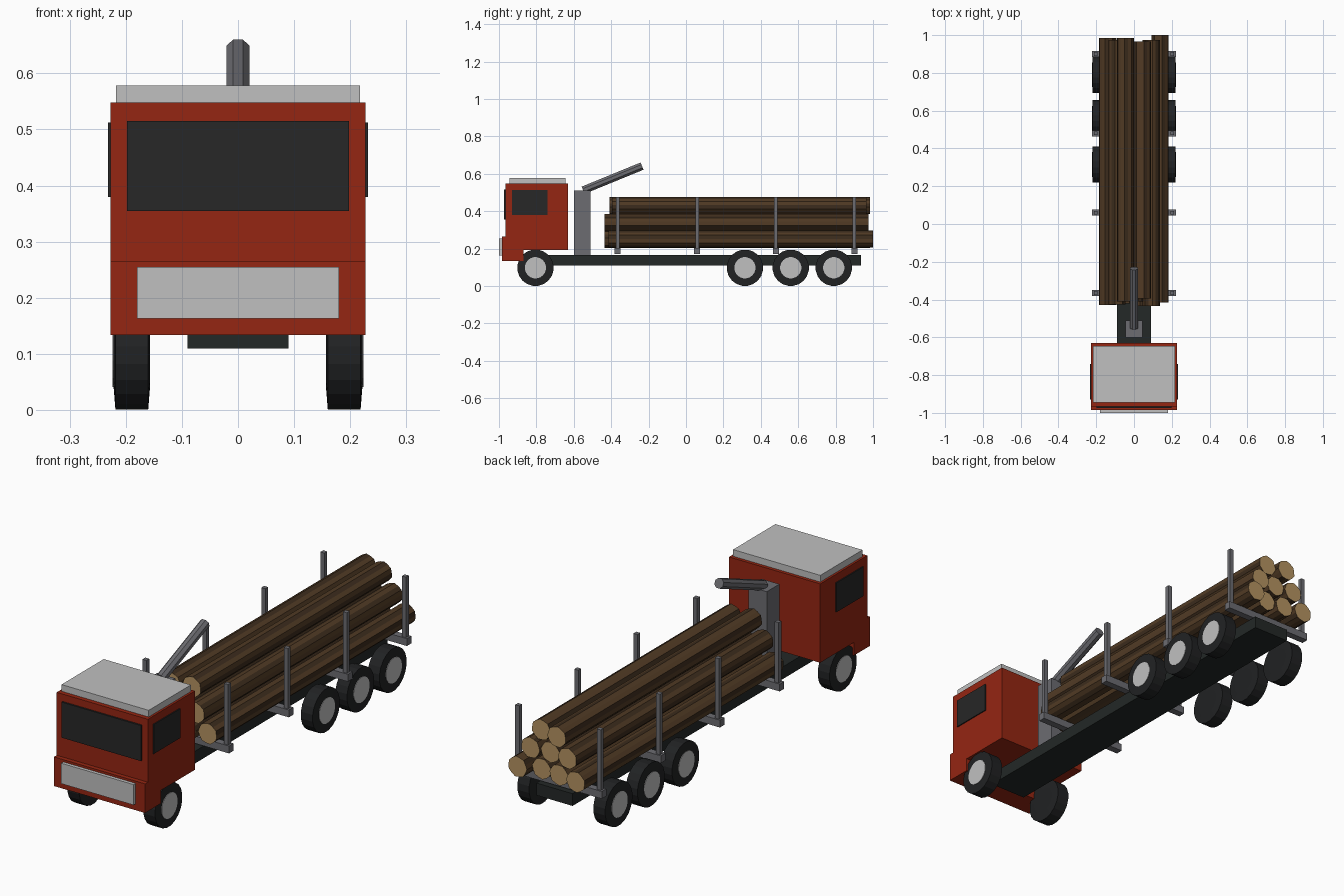
import bpy, bmesh, math, random
from mathutils import Vector

if "Cube" in bpy.data.objects:
    bpy.data.objects.remove(bpy.data.objects["Cube"])

random.seed(4)


def mat(name, r, g, b):
    m = bpy.data.materials.new(name)
    m.diffuse_color = (r, g, b, 1)
    m.use_nodes = True
    m.node_tree.nodes["Principled BSDF"].inputs["Base Color"].default_value = m.diffuse_color
    return m


RED = mat("cab red", 0.30, 0.019, 0.006)
LIGHT = mat("light grey", 0.53, 0.53, 0.53)
GLASS = mat("dark glass", 0.02, 0.02, 0.02)
RUBBER = mat("tyre black", 0.015, 0.016, 0.017)
FRAME = mat("frame black", 0.017, 0.021, 0.020)
STEEL = mat("steel grey", 0.15, 0.15, 0.165)
BARK = mat("bark brown", 0.082, 0.043, 0.018)
BARK_DARK = mat("dark bark", 0.045, 0.025, 0.012)
WOOD = mat("cut wood", 0.46, 0.29, 0.12)


def finish(name, bm, *mats):
    bmesh.ops.recalc_face_normals(bm, faces=bm.faces)
    me = bpy.data.meshes.new(name)
    bm.to_mesh(me)
    bm.free()
    for m in mats:
        me.materials.append(m)
    ob = bpy.data.objects.new(name, me)
    bpy.context.collection.objects.link(ob)
    return ob


def box(name, x, y, z, m):
    """Box from (min, max) ranges on each axis."""
    bm = bmesh.new()
    bmesh.ops.create_cube(bm, size=1)
    for v in bm.verts:
        v.co = [r[0] if c < 0 else r[1] for c, r in zip(v.co, (x, y, z))]
    return finish(name, bm, m)


def tube(name, rings, n, m, axis_frame):
    """Loft closed rings (radius, distance along axis) with capped ends."""
    origin, axis, u, w = axis_frame
    bm = bmesh.new()
    loops = []
    for r, d in rings:
        loops.append([bm.verts.new(origin + axis * d + r * (
            u * math.cos(2 * math.pi * (i + .5) / n) + w * math.sin(2 * math.pi * (i + .5) / n)))
            for i in range(n)])
    for a, b in zip(loops, loops[1:]):
        for i in range(n):
            j = (i + 1) % n
            bm.faces.new((a[i], a[j], b[j], b[i]))
    bm.faces.new(loops[0])
    bm.faces.new(loops[-1])
    return finish(name, bm, m)


X, Y, Z = Vector((1, 0, 0)), Vector((0, 1, 0)), Vector((0, 0, 1))

# Chassis
box("chassis", (-.09, .09), (-.86, .935), (.11, .165), FRAME)

# Cab with stepped front bumper, grille, roof and windows
box("cab", (-.227, .227), (-.965, -.63), (.193, .548), RED)
box("front_bumper", (-.227, .227), (-.985, -.87), (.134, .265), RED)
box("grille", (-.18, .18), (-1.0, -.985), (.163, .255), LIGHT)
box("roof_panel", (-.217, .217), (-.945, -.645), (.548, .578), LIGHT)
box("windscreen", (-.198, .198), (-.973, -.965), (.355, .515), GLASS)
for s, side in ((1, "right"), (-1, "left")):
    box(side + "_window", sorted((s * .227, s * .232)), (-.93, -.74), (.38, .512), GLASS)

# Wheels and hubs
R = .0975
for k, y in enumerate((-.805, .315, .56, .79)):
    for s, side in ((1, "right"), (-1, "left")):
        fr = (Vector((0, y, R)), X * s, Y, Z)
        tube(f"{side}_tyre_{k}", [(.06, .157), (R, .160), (R, .2185), (.06, .2215)],
             20, RUBBER, fr)
        tube(f"{side}_hub_{k}", [(.057, .20), (.057, .2235)], 20, LIGHT, fr)

# Loading crane
box("crane_post", (-.045, .045), (-.60, -.51), (.165, .51), STEEL)
a, b = Vector((0, -.55, .512)), Vector((0, -.235, .641))
d = (b - a).normalized()
tube("crane_boom", [(.0225, 0), (.0225, (b - a).length)], 8, STEEL, (a, d, X, d.cross(X)))

# Bolsters and stakes
for k, y in enumerate((-.365, .06, .48, .90)):
    box(f"bolster_{k}", (-.222, .222), (y - .016, y + .016), (.17, .203), STEEL)
    for s, side in ((1, "right"), (-1, "left")):
        box(f"{side}_stake_{k}", sorted((s * .193, s * .213)), (y - .01, y + .01),
            (.20, .475), STEEL)


# Logs: ridged bark, pale cut ends
def log(name, x, z, y0, y1, r=.047, n=14):
    turn = random.random() * 6
    bm = bmesh.new()
    ends = []
    for y in (y0, y1):
        ring = []
        for i in range(n):
            t = turn + 2 * math.pi * i / n
            rr = r * (1 if i % 2 else .94)
            ring.append(bm.verts.new((x + rr * math.cos(t), y, z + rr * math.sin(t))))
        ends.append(ring)
        bm.faces.new(ring).material_index = 2
    for i in range(n):
        j = (i + 1) % n
        f = bm.faces.new((ends[0][i], ends[0][j], ends[1][j], ends[1][i]))
        f.material_index = 1 if i % 3 == 0 else 0
    finish(name, bm, BARK, BARK_DARK, WOOD)


for k, (x, z, y0, y1) in enumerate((
        (-.14, .25, -.43, .985), (-.046, .25, -.42, .97), (.047, .25, -.435, .96), (.139, .25, -.415, 1.0),
        (-.092, .339, -.425, .975), (0, .339, -.41, .965), (.092, .339, -.435, .975),
        (-.046, .428, -.41, .985), (.046, .428, -.395, .965))):
    log(f"log_{k}", x, z, y0, y1)
